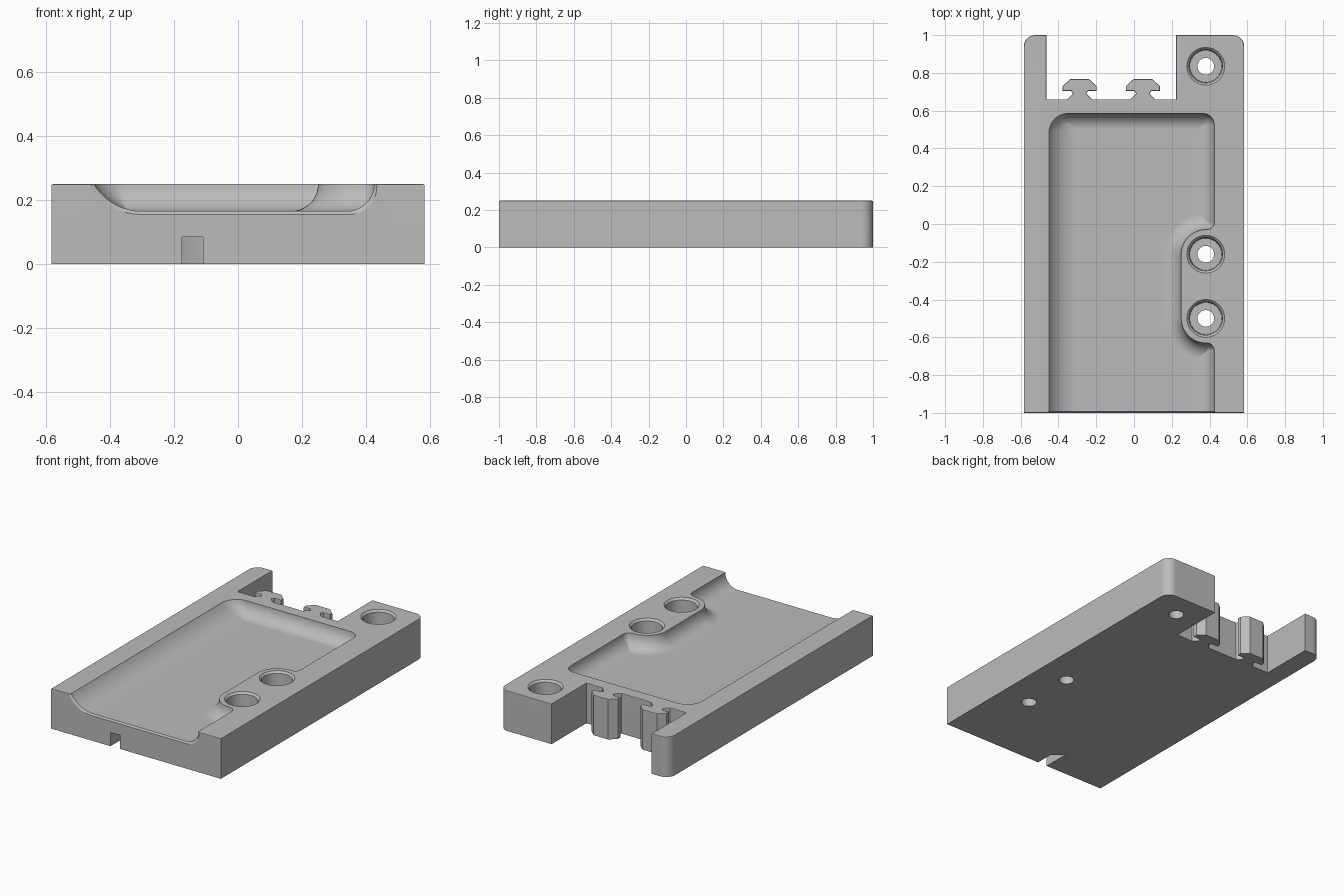
import bpy, bmesh
from math import sin, cos, acos, pi, sqrt, radians

if "Cube" in bpy.data.objects:
    bpy.data.objects.remove(bpy.data.objects["Cube"])

HEIGHT, FLOOR = 0.25, 0.165

grey = bpy.data.materials.new("light grey")
grey.use_nodes = True
grey.diffuse_color = (0.5, 0.5, 0.5, 1)
grey.node_tree.nodes["Principled BSDF"].inputs["Base Color"].default_value = (0.5, 0.5, 0.5, 1)


def arc(cx, cy, rx, ry, a0, a1, n=10):
    """Points along an elliptical arc, angles in degrees."""
    angles = [radians(a0 + (a1 - a0) * i / n) for i in range(n + 1)]
    return [(cx + rx * cos(a), cy + ry * sin(a)) for a in angles]


def loft(name, rings):
    """Closed solid through rings of equal point count."""
    bm = bmesh.new()
    rows = [[bm.verts.new(p) for p in ring] for ring in rings]
    for low, high in zip(rows, rows[1:]):
        for i in range(len(low)):
            j = (i + 1) % len(low)
            bm.faces.new((low[i], low[j], high[j], high[i]))
    bm.faces.new(rows[0][::-1])
    bm.faces.new(rows[-1])
    bmesh.ops.recalc_face_normals(bm, faces=bm.faces)
    mesh = bpy.data.meshes.new(name)
    bm.to_mesh(mesh)
    bm.free()
    mesh.materials.append(grey)
    obj = bpy.data.objects.new(name, mesh)
    bpy.context.collection.objects.link(obj)
    return obj


def prism(name, outline, z0, z1):
    return loft(name, [[(x, y, z) for x, y in outline] for z in (z0, z1)])


# Body outline, with rounded back corners and two locking tabs in the back slot
half_tab = [(0.065, 0.66), (0.035, 0.69), (0.045, 0.705), (0.09, 0.705), (0.09, 0.73), (0.05, 0.767)]
outline = [(-0.583, -1), (0.583, -1)]
outline += arc(0.523, 0.94, 0.06, 0.06, 0, 90, 8)
outline += [(0.222, 1), (0.222, 0.66)]
for cx in (0.047, -0.288):
    outline += [(cx + x, y) for x, y in half_tab]
    outline += [(cx - x, y) for x, y in reversed(half_tab)]
outline += [(-0.463, 0.66), (-0.463, 1)]
outline += arc(-0.523, 0.94, 0.06, 0.06, 90, 180, 8)
body = prism("tray_body", outline, 0, HEIGHT)

# Softened top rim
bm = bmesh.new()
bm.from_mesh(body.data)
rim = [e for e in bm.edges if all(v.co.z > HEIGHT - 0.001 for v in e.verts)]
bmesh.ops.bevel(bm, geom=rim, offset=0.006, segments=2, profile=0.5, affect='EDGES')
bm.to_mesh(body.data)
bm.free()


# Pocket outline, moved inward by d (and by dl on the left wall)
def pocket_outline(d, dl):
    wall, left, back = 0.425 - d, -0.45 + dl, 0.585 - d
    small, tiny = max(0.04 - d, 0.001), 0.001
    corner = max(0.06 - d, tiny)
    lx, ly = max(0.1 - dl, tiny), max(0.1 - d, tiny)
    boss = 0.13 + d
    turn = 90 if d < 0.04 else math_angle(wall, boss)
    pts = arc(left + lx, back - ly, lx, ly, 180, 90)
    pts += arc(wall - corner, back - corner, corner, corner, 90, 0)
    top = 0.01 if d < 0.04 else -0.16 + boss * sin(radians(turn)) + tiny
    pts += arc(wall - small, top, small, small, 0, -80, 8)
    upper = arc(0.38, -0.16, boss, boss, turn + 1, 180, 14)
    pts += upper
    pts += [(x, -0.66 - y) for x, y in reversed(upper)]
    pts += arc(wall - small, -0.66 - top, small, small, 80, 0, 8)
    pts += [(wall, -1.05), (left, -1.05)]
    return pts


def math_angle(wall, boss):
    return acos((wall - 0.38) / boss) * 180 / pi


fillet, wide = HEIGHT - FLOOR, 0.175
rings, right_edge, left_edge = [], [], []
steps = 10
for i in range(steps + 1):
    t = pi / 2 * i / steps
    d, z = fillet * (1 - cos(t)), HEIGHT - fillet * sin(t)
    dl = 0.15 - sqrt(max(wide ** 2 - (FLOOR + wide - z) ** 2, 0))
    dl = 0.15 - (0.15 - dl) if i else 0.0
    ring = pocket_outline(d, dl)
    if i == 0:
        rings.append([(x, y, HEIGHT + 0.05) for x, y in ring])
    rings.append([(x, y, z) for x, y in ring])
    right_edge.append((0.425 - d, z))
    left_edge.append((-0.45 + dl, z))
cutters = [loft("pocket_cutter", rings)]

# Thin chamfer where the pocket opens at the front
profile = [(0.425, 0.3)] + right_edge + left_edge[::-1] + [(-0.45, 0.3)]
cutters.append(loft("front_lip_cutter", [
    [(x * (1 + 0.02 * k), y, z - 0.01 * k) for x, z in profile]
    for k, y in ((0, -0.992), (1, -1.0), (1, -1.02))]))

# Counterbored screw holes
for n, y in enumerate((0.835, -0.16, -0.5)):
    levels = [(0.044, -0.05), (0.044, 0.1), (0.084, 0.1), (0.088, 0.238), (0.1, HEIGHT), (0.1, 0.3)]
    cutters.append(loft("screw_hole_cutter_%d" % n, [
        [(px, py, z) for px, py in arc(0.38, y, r, r, 0, 352.5, 47)] for r, z in levels]))

# Small notch under the front edge
notch = [(-0.175, -1.05), (-0.11, -1.05), (-0.11, -0.89), (-0.13, -0.875), (-0.155, -0.85), (-0.175, -0.82)]
cutters.append(prism("front_notch_cutter", notch, -0.05, 0.085))

# Cut, then shade
bpy.ops.object.select_all(action='DESELECT')
bpy.context.view_layer.objects.active = body
body.select_set(True)
for cutter in cutters:
    cutter.hide_render = True
    mod = body.modifiers.new(cutter.name, 'BOOLEAN')
    mod.operation, mod.solver, mod.object = 'DIFFERENCE', 'EXACT', cutter
    bpy.ops.object.modifier_apply(modifier=mod.name)
for cutter in cutters:
    bpy.data.objects.remove(cutter)
bpy.ops.object.shade_smooth_by_angle(angle=radians(30))
normals = body.modifiers.new("even_shading", 'WEIGHTED_NORMAL')
normals.keep_sharp = True
